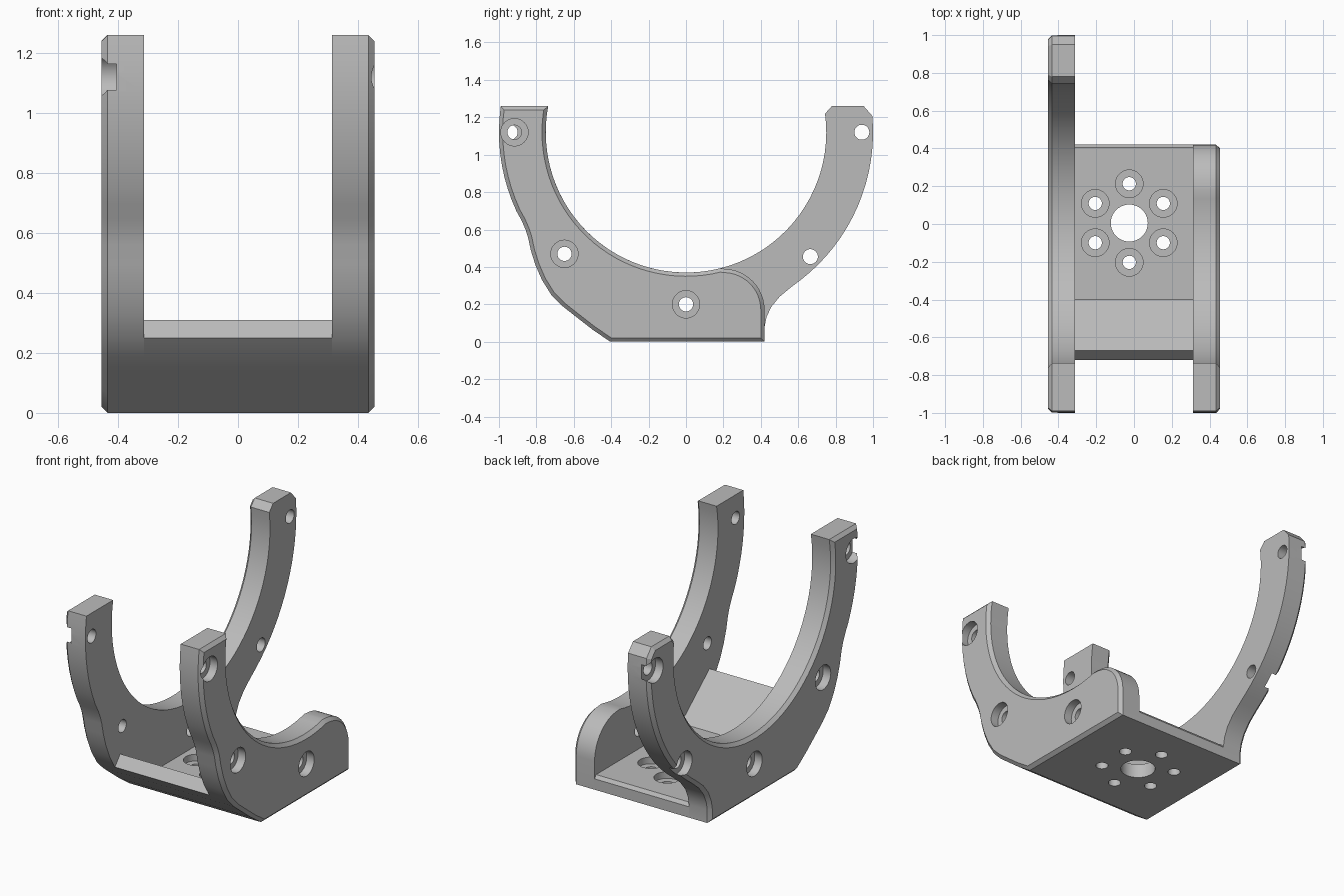
import bpy, bmesh
from math import sin, cos, radians, tau

old = bpy.data.objects.get("Cube")
if old:
    bpy.data.objects.remove(old, do_unlink=True)

GREY = (0.5, 0.5, 0.5, 1)
mat = bpy.data.materials.new("plain grey")
mat.use_nodes = True
mat.diffuse_color = GREY
bsdf = next(n for n in mat.node_tree.nodes if n.type == "BSDF_PRINCIPLED")
bsdf.inputs["Base Color"].default_value = GREY

IN_X, OUT_X, CHAMFER = 0.313, 0.455, 0.02
RING_Z = 1.12          # centre height of the cradle circle


def arc(cy, cz, r, a0, a1, n):
    angles = [radians(a0 + (a1 - a0) * i / n) for i in range(n + 1)]
    return [(cy + r * cos(a), cz + r * sin(a)) for a in angles]


def make_object(name, bm):
    bmesh.ops.recalc_face_normals(bm, faces=bm.faces)
    mesh = bpy.data.meshes.new(name)
    bm.to_mesh(mesh)
    bm.free()
    mesh.materials.append(mat)
    obj = bpy.data.objects.new(name, mesh)
    bpy.context.collection.objects.link(obj)
    return obj


def extrude_profile(name, outline, x0, x1, chamfer=0):
    """Extrude a (y, z) outline from x0 to x1, chamfering the rim at x1."""
    sign = 1 if x1 > x0 else -1
    bm = bmesh.new()
    face = bm.faces.new([bm.verts.new((x0, y, z)) for y, z in outline])
    new = bmesh.ops.extrude_face_region(bm, geom=[face])["geom"]
    verts = [g for g in new if isinstance(g, bmesh.types.BMVert)]
    bmesh.ops.translate(bm, verts=verts, vec=(x1 - sign * chamfer - x0, 0, 0))
    bmesh.ops.recalc_face_normals(bm, faces=bm.faces)
    if chamfer:
        cap = [f for f in bm.faces if f.normal.x * sign > 0.99]
        bmesh.ops.inset_region(bm, faces=cap, thickness=chamfer,
                               depth=chamfer, use_even_offset=True)
    return make_object(name, bm)


def drill(obj, holes, axis, start, step, end, wide=0.073, n=40):
    """Cut stepped holes (u, v, radius, counterbored) along an axis."""
    bm = bmesh.new()
    for u, v, r, bored in holes:
        big = wide if bored else r
        rings = []
        sections = [(start, r), (step, r), (step, big), (end, big)]
        for t, rad in sections if bored else [sections[0], sections[-1]]:
            pts = [(u + rad * cos(tau * i / n), v + rad * sin(tau * i / n)) for i in range(n)]
            rings.append([bm.verts.new((t, a, b) if axis == "X" else (a, b, t)) for a, b in pts])
        for lo, hi in zip(rings, rings[1:]):
            for i in range(n):
                j = (i + 1) % n
                bm.faces.new((lo[i], lo[j], hi[j], hi[i]))
        bm.faces.new(rings[0])
        bm.faces.new(rings[-1])
    cutter = make_object("hole_cutter", bm)
    cutter.hide_render = True
    mod = obj.modifiers.new("holes", "BOOLEAN")
    mod.operation, mod.solver, mod.object = "DIFFERENCE", "EXACT", cutter
    select(obj)
    bpy.ops.object.modifier_apply(modifier=mod.name)
    bpy.data.objects.remove(cutter, do_unlink=True)


def select(obj):
    bpy.ops.object.select_all(action="DESELECT")
    obj.select_set(True)
    bpy.context.view_layer.objects.active = obj


# Shared front outline, from the tip down to the base
belly = [(-0.72, 0.25), (-0.66, 0.19), (-0.59, 0.135), (-0.5, 0.065), (-0.405, 0)]
front = arc(0, RING_Z, 1, 172, 205, 9)
front += [(-0.88, 0.65), (-0.858, 0.6), (-0.845, 0.56), (-0.83, 0.49),
          (-0.805, 0.41), (-0.77, 0.33)] + belly

# Short side plate, ending in a rounded shoulder
shoulder = arc(0.2, 0.17, 0.22, 0, 88, 12)
short_outline = (front + [(0.42, 0)] + shoulder
                 + arc(0, RING_Z, 0.75, 284, 169.3, 32))
left_plate = extrude_profile("left_side_plate", short_outline, IN_X, OUT_X, CHAMFER)

# Long side plate, with a second arm curving up at the back
heel = [(0.42, 0), (0.42, 0.08), (0.43, 0.13), (0.455, 0.185), (0.5, 0.24), (0.56, 0.29)]
back_arm = arc(0, RING_Z, 1, 308, 365, 16) + [(0.95, 1.26), (0.78, 1.26)]
long_outline = front + heel + back_arm + arc(0, RING_Z, 0.75, 367.6, 169.3, 50)
right_plate = extrude_profile("right_side_plate", long_outline, -IN_X, -OUT_X, CHAMFER)

# Floor with a sloped front lip
floor_outline = belly + [(0.42, 0), (0.42, 0.065), (0.405, 0.085),
                         (-0.4, 0.085), (-0.67, 0.31)]
floor = extrude_profile("base_floor", floor_outline, -IN_X, IN_X)

# Counterbored screw holes
lower = [(-0.65, 0.47, 0.038, True), (0, 0.2, 0.038, True)]
drill(left_plate, lower + [(-0.917, RING_Z, 0.038, True)], "X", 0.25, 0.405, 0.52)
drill(right_plate, lower + [(-0.94, RING_Z, 0.04, True), (0.94, RING_Z, 0.04, True),
                            (0.665, 0.455, 0.04, True)], "X", -0.25, -0.405, -0.52)

# Floor hole pattern around a large centre hole
HUB_X, HUB_Y = -0.025, 0.005
pattern = [(HUB_X, HUB_Y, 0.098, False)]
pattern += [(u, v, 0.035, True) for u, v in arc(HUB_X, HUB_Y, 0.208, 30, 330, 5)]
drill(floor, pattern, "Z", -0.05, 0.045, 0.2)

for part in (left_plate, right_plate, floor):
    select(part)
    bpy.ops.object.shade_smooth_by_angle(angle=radians(25))
